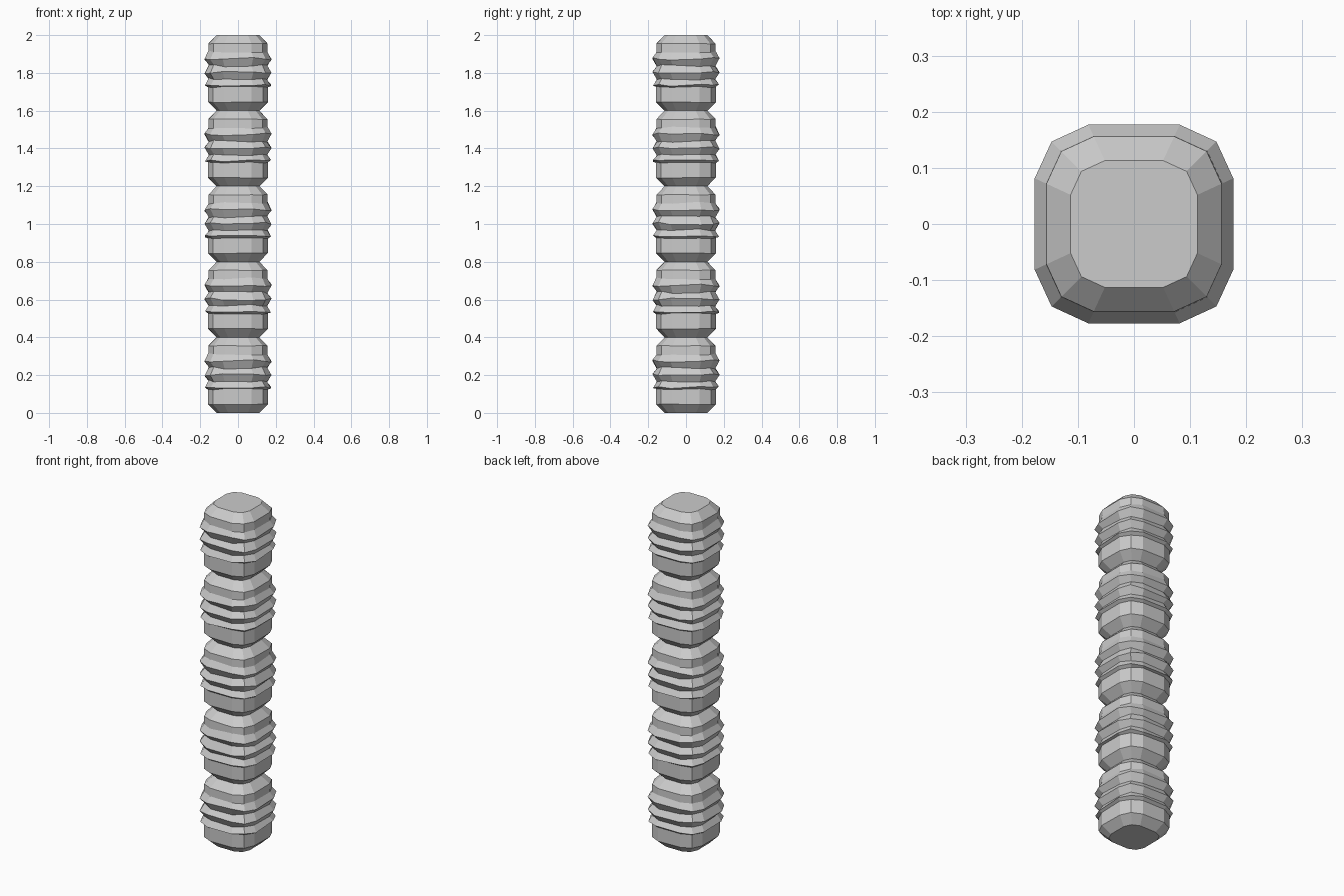
import bpy, bmesh, random
from math import radians
from mathutils import Matrix

if "Cube" in bpy.data.objects:
    bpy.data.objects.remove(bpy.data.objects["Cube"])

random.seed(4)

# One corner of the rounded-square section, at half width 1
CORNER = [(1, 0.46), (0.83, 0.83), (0.46, 1)]
SECTION = []
for k in range(4):
    turn = Matrix.Rotation(radians(90 * k), 2)
    for p in CORNER:
        x, y = p
        for _ in range(k):
            x, y = -y, x
        SECTION.append((x, y))

# Ribbed profile of a single segment: height, half width, height jitter
PROFILE = [(0, 0.113, 0), (0.045, 0.158, 0.002), (0.125, 0.158, 0.004),
           (0.135, 0.174, 0.006), (0.168, 0.154, 0.006),
           (0.203, 0.177, 0.008), (0.238, 0.154, 0.006),
           (0.275, 0.177, 0.007), (0.312, 0.157, 0.006),
           (0.355, 0.156, 0.002), (0.4, 0.113, 0)]


def make_segment_mesh():
    bm = bmesh.new()
    rings = []
    for z, r, jit in PROFILE:
        rings.append([bm.verts.new((x * r, y * r, z + random.uniform(-jit, jit)))
                      for x, y in SECTION])
    n = len(SECTION)
    for a, b in zip(rings, rings[1:]):
        for i in range(n):
            j = (i + 1) % n
            bm.faces.new((a[i], a[j], b[j], b[i]))
    bm.faces.new(rings[0][::-1])
    bm.faces.new(rings[-1])
    bmesh.ops.recalc_face_normals(bm, faces=bm.faces)
    mesh = bpy.data.meshes.new("segment")
    bm.to_mesh(mesh)
    bm.free()
    return mesh


# Five stacked segments, each turned a quarter from the one below
segment = make_segment_mesh()
for i in range(5):
    ob = bpy.data.objects.new(f"column_segment_{i + 1}", segment)
    ob.location.z = 0.4 * i
    ob.rotation_euler.z = radians(90 * i)
    bpy.context.collection.objects.link(ob)
